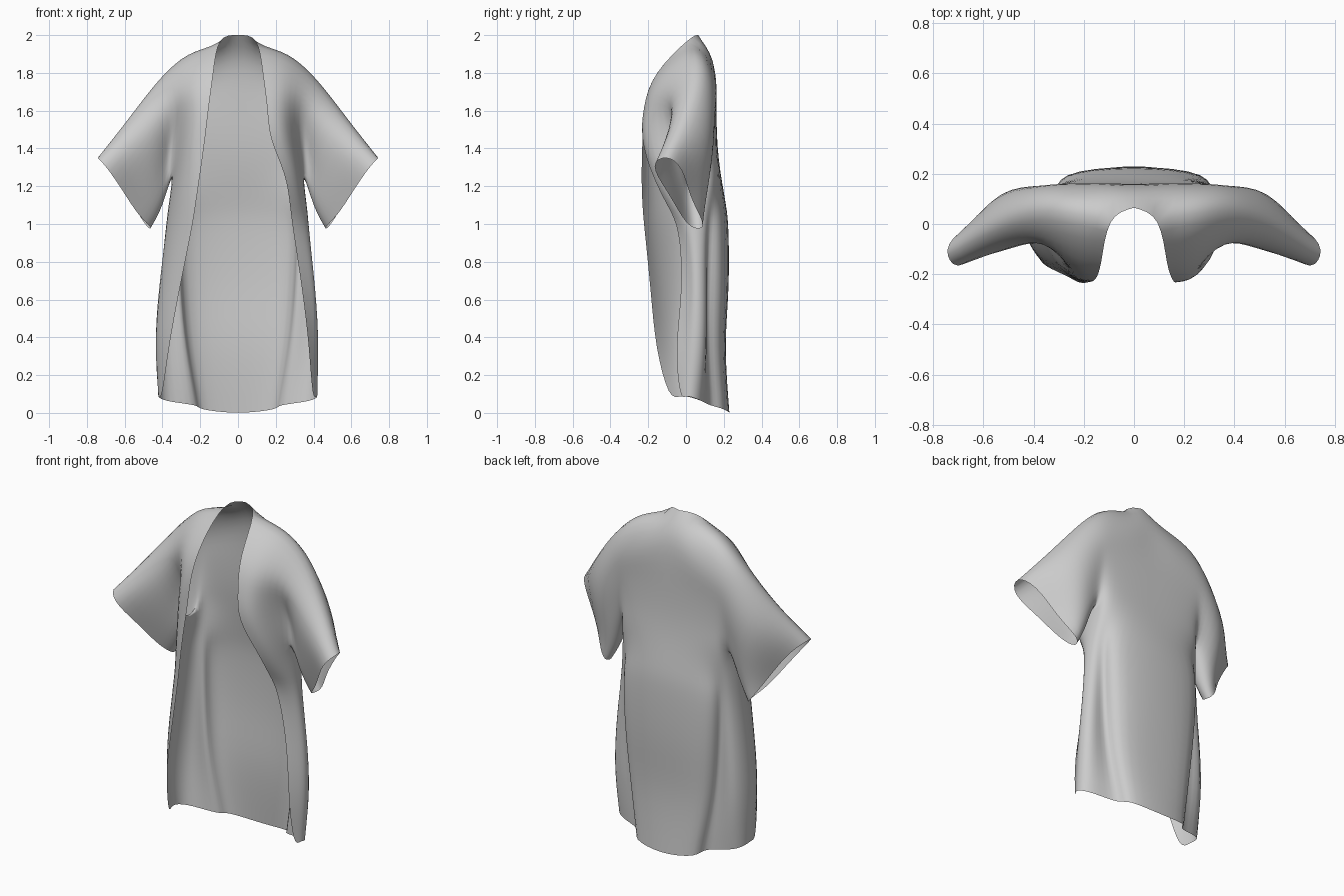
import bpy, bmesh
from mathutils import Vector

if "Cube" in bpy.data.objects:
    bpy.data.objects.remove(bpy.data.objects["Cube"])

# Columns of each row: front edge, front, side front, side back, pleat, back, back centre
Z = [None, 0.35, 0.65, 0.95, 1.1, 1.27]
HEM_Z = [0.11, 0.09, 0.08, 0.06, 0.04, 0.02, 0.0]
SKIRT = [
    [(.40, -.09), (.42, -.03), (.415, .03), (.36, .09), (.225, .13), (.19, .20), (0, .23)],
    [(.365, -.155), (.41, -.09), (.437, 0), (.385, .11), (.275, .11), (.24, .185), (0, .208)],
    [(.31, -.187), (.375, -.12), (.42, 0), (.375, .11), (.30, .11), (.265, .195), (0, .225)],
    [(.25, -.217), (.32, -.15), (.385, -.01), (.36, .10), (.31, .125), (.27, .195), (0, .225)],
    [(.225, -.23), (.305, -.16), (.365, -.02), (.355, .10), (.31, .135), (.23, .19), (0, .212)],
    [(.20, -.235), (.29, -.17), (.345, -.02), (.345, .10), (.31, .155), (.18, .178), (0, .182)],
]
# The right front panel hangs further open
OPEN_FRONT = [
    [(.395, -.03), (.415, .0), (.415, .04)], [(.375, -.05), (.405, 0), (.425, .05)],
    [(.34, -.025), (.38, .015), (.41, .055)], [(.295, -.04), (.34, -.01), (.378, .035)],
    [(.275, -.10), (.325, -.07), (.362, 0)], [(.245, -.18), (.31, -.13), (.345, -.02)],
]
YOKE = [
    [(.175, -.23, 1.45), (.27, -.19, 1.45), (.345, -.01, 1.42), (.36, .13, 1.38),
     (.30, .155, 1.40), (.15, .165, 1.42), (0, .165, 1.45)],
    [(.155, -.22, 1.62), (.25, -.185, 1.60), (.345, -.065, 1.57), (.37, .15, 1.53),
     (.30, .155, 1.58), (.15, .16, 1.62), (0, .16, 1.65)],
    [(.13, -.155, 1.80), (.25, -.135, 1.76), (.375, -.07, 1.69), (.405, .135, 1.67),
     (.29, .15, 1.74), (.13, .15, 1.82), (0, .14, 1.87)],
]
NECK, SHOULDER, ARM_TOP, NAPE = (.095, .01, 1.972), (.26, .05, 1.912), (.42, .05, 1.765), (0, .065, 2.0)
# Sleeve rings run from under the arm, up the front, over the top and down the back
SLEEVE = [
    [(.40, .02, 1.11), (.415, -.035, 1.25), (.455, -.085, 1.40), (.52, -.09, 1.50), (.585, -.02, 1.555),
     (.56, .09, 1.48), (.51, .13, 1.36), (.455, .125, 1.24), (.41, .09, 1.12)],
    [(.465, .03, .985), (.53, -.03, 1.055), (.61, -.10, 1.175), (.70, -.17, 1.305), (.745, -.10, 1.35),
     (.68, -.025, 1.29), (.59, .02, 1.16), (.53, .065, 1.06), (.48, .09, .985)],
]


def add_half(bm, side):
    """Half of the robe: skirt, yoke and sleeve on one side."""
    def make(p):
        return bm.verts.new((p[0] * side, p[1], p[2]))

    def strip(a, b, skip=None):
        for i in range(len(a) - 1):
            if i != skip:
                quad = (a[i], a[i + 1], b[i + 1], b[i])
                bm.faces.new(quad if side > 0 else quad[::-1])

    rows = []
    for r, row in enumerate(SKIRT):
        pts = OPEN_FRONT[r] + row[3:] if side > 0 else row
        rows.append([make((x, y, HEM_Z[c] if r == 0 else Z[r])) for c, (x, y) in enumerate(pts)])
    for row in YOKE:
        rows.append([make(p) for p in row])
    neck, shoulder, arm, nape = [make(p) for p in (NECK, SHOULDER, ARM_TOP, NAPE)]
    rows.append([neck, shoulder, arm, arm, shoulder, neck, nape])
    # Rows above the armpit leave the armhole open between the side columns
    arm_row = len(SKIRT) - 1
    for r in range(len(rows) - 1):
        strip(rows[r], rows[r + 1], 2 if r >= arm_row else None)
    # Sleeve grows out of the armhole
    upper = rows[arm_row:-1]
    ring = [r[2] for r in upper] + [arm] + [r[3] for r in reversed(upper)]
    for pts in SLEEVE:
        new = [make(p) for p in pts]
        strip(ring + ring[:1], new + new[:1])
        ring = new


bm = bmesh.new()
add_half(bm, 1)
add_half(bm, -1)
bmesh.ops.remove_doubles(bm, verts=bm.verts, dist=0.0005)
bmesh.ops.recalc_face_normals(bm, faces=bm.faces)
# Keep the nape of the neck pointed
crease = bm.verts.layers.float.new("crease_vert")
max(bm.verts, key=lambda v: v.co.z)[crease] = 1.0
mesh = bpy.data.meshes.new("robe")
bm.to_mesh(mesh)
bm.free()
robe = bpy.data.objects.new("robe", mesh)
bpy.context.collection.objects.link(robe)

# Smooth cloth; the cage is pushed out so the smoothed surface meets the drafted points
sub = robe.modifiers.new("smooth_cloth", 'SUBSURF')
sub.levels = sub.render_levels = 2
target = [v.co.copy() for v in mesh.vertices]
for _ in range(3):
    deps = bpy.context.evaluated_depsgraph_get()
    smooth = robe.evaluated_get(deps).data
    shift = [(t - Vector(smooth.vertices[i].co)) * 0.7 for i, t in enumerate(target)]
    for v, d in zip(mesh.vertices, shift):
        v.co += d
    mesh.update()
    robe.update_tag()
    bpy.context.view_layer.update()

cloth = bpy.data.materials.new("grey_cloth")
cloth.diffuse_color = (0.6, 0.6, 0.6, 1)
cloth.use_nodes = True
cloth.node_tree.nodes["Principled BSDF"].inputs["Base Color"].default_value = cloth.diffuse_color
mesh.materials.append(cloth)
for p in mesh.polygons:
    p.use_smooth = True
